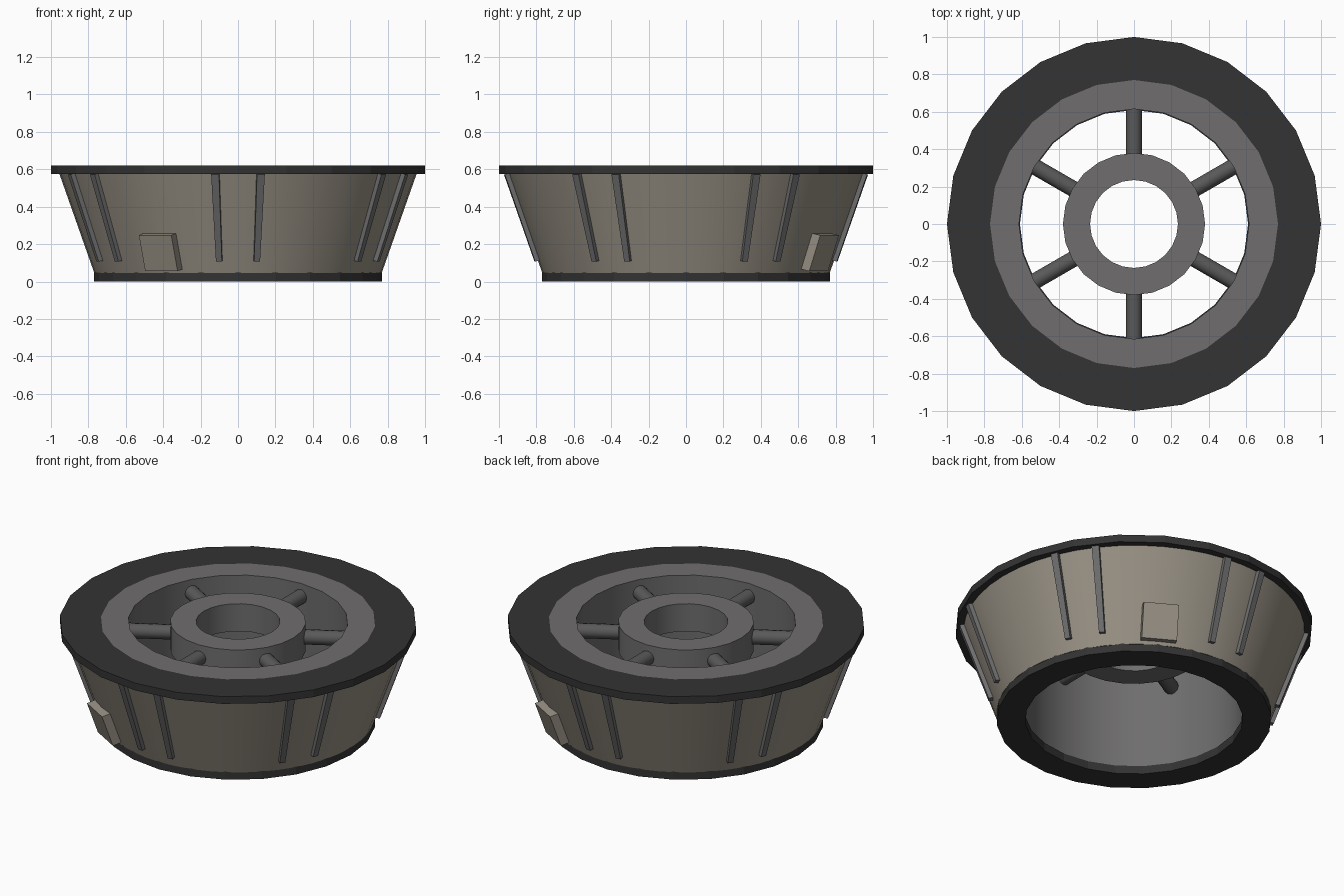
import bpy, bmesh, math
from mathutils import Matrix, Vector

if "Cube" in bpy.data.objects:
    bpy.data.objects.remove(bpy.data.objects["Cube"])

def material(name, rgb):
    m = bpy.data.materials.new(name)
    m.diffuse_color = (*rgb, 1)
    m.use_nodes = True
    m.node_tree.nodes["Principled BSDF"].inputs["Base Color"].default_value = m.diffuse_color
    return m

DARK = material("dark rubber", (0.033, 0.033, 0.033))
GREY = material("mid grey metal", (0.16, 0.155, 0.158))
SPOKE = material("dark grey metal", (0.10, 0.10, 0.10))
BEIGE = material("warm beige metal", (0.31, 0.28, 0.23))

def finish(name, bm, mat, smooth=False):
    bmesh.ops.recalc_face_normals(bm, faces=bm.faces)
    me = bpy.data.meshes.new(name)
    bm.to_mesh(me)
    bm.free()
    me.materials.append(mat)
    ob = bpy.data.objects.new(name, me)
    bpy.context.collection.objects.link(ob)
    if smooth:
        bpy.ops.object.select_all(action='DESELECT')
        ob.select_set(True)
        bpy.context.view_layer.objects.active = ob
        bpy.ops.object.shade_smooth_by_angle(angle=math.radians(40))
    return ob

def revolve(name, profile, mat, sides=24, smooth=False):
    """Closed (radius, z) profile spun around z."""
    bm = bmesh.new()
    rings = [[bm.verts.new((r * math.cos(a), r * math.sin(a), z)) for r, z in profile]
             for a in (2 * math.pi * i / sides for i in range(sides))]
    n = len(profile)
    for i in range(sides):
        p, q = rings[i], rings[(i + 1) % sides]
        for j in range(n):
            k = (j + 1) % n
            bm.faces.new((p[j], q[j], q[k], p[k]))
    return finish(name, bm, mat, smooth)

def wall_r(z):
    return 0.77 + (z - 0.05) * 0.352

def wall_block(name, deg, z0, z1, w0, w1, out, mat):
    """Block lying on the sloped wall, leaning with it."""
    bm = bmesh.new()
    rot = Matrix.Rotation(math.radians(deg), 3, 'Z')
    lo, hi = [], []
    for ring, z, w in ((lo, z0, w0), (hi, z1, w1)):
        r = wall_r(z)
        for x, y, dz in ((r - 0.03, -w, 0), (r + out, -w, -out * 0.35),
                         (r + out, w, -out * 0.35), (r - 0.03, w, 0)):
            ring.append(bm.verts.new(rot @ Vector((x, y, z + dz))))
    bm.faces.new(lo)
    bm.faces.new(hi)
    for i in range(4):
        k = (i + 1) % 4
        bm.faces.new((lo[i], lo[k], hi[k], hi[i]))
    return finish(name, bm, mat)

# Rims, tapered outer wall and inner sleeve
revolve("top_rim", [(0.77, 0.575), (1.0, 0.575), (1.0, 0.62), (0.77, 0.62)], DARK)
revolve("bottom_rim", [(0.61, 0), (0.77, 0), (0.77, 0.05), (0.61, 0.05)], DARK)
revolve("outer_wall", [(0.70, 0.045), (wall_r(0.045), 0.045), (wall_r(0.58), 0.58), (0.80, 0.58)],
        BEIGE, 48, True)
revolve("inner_sleeve", [(0.615, 0.05), (0.69, 0.05), (0.77, 0.58), (0.77, 0.62), (0.615, 0.62)],
        GREY, 24, True)

# Hub
revolve("hub", [(0.235, 0.45), (0.38, 0.45), (0.38, 0.62), (0.235, 0.62)], GREY, 24, True)

# Spokes, rib pairs
for i in range(6):
    deg = 30 + 60 * i
    bm = bmesh.new()
    bmesh.ops.create_cone(bm, cap_ends=True, segments=12, radius1=0.043, radius2=0.043, depth=0.29,
                          matrix=Matrix.Rotation(math.radians(deg), 4, 'Z')
                          @ Matrix.Translation((0.495, 0, 0.54))
                          @ Matrix.Rotation(math.pi / 2, 4, 'Y'))
    finish(f"spoke_{i + 1}", bm, SPOKE, True)
    for side in (-1, 1):
        wall_block(f"rib_{i + 1}_{'left' if side < 0 else 'right'}", deg + 7.2 * side,
                   0.115, 0.58, 0.016, 0.021, 0.022, GREY)

# Two opposite wall boxes
for i, deg in enumerate((60, 240)):
    wall_block(f"wall_box_{i + 1}", deg, 0.07, 0.262, 0.1, 0.1, 0.042, BEIGE)
